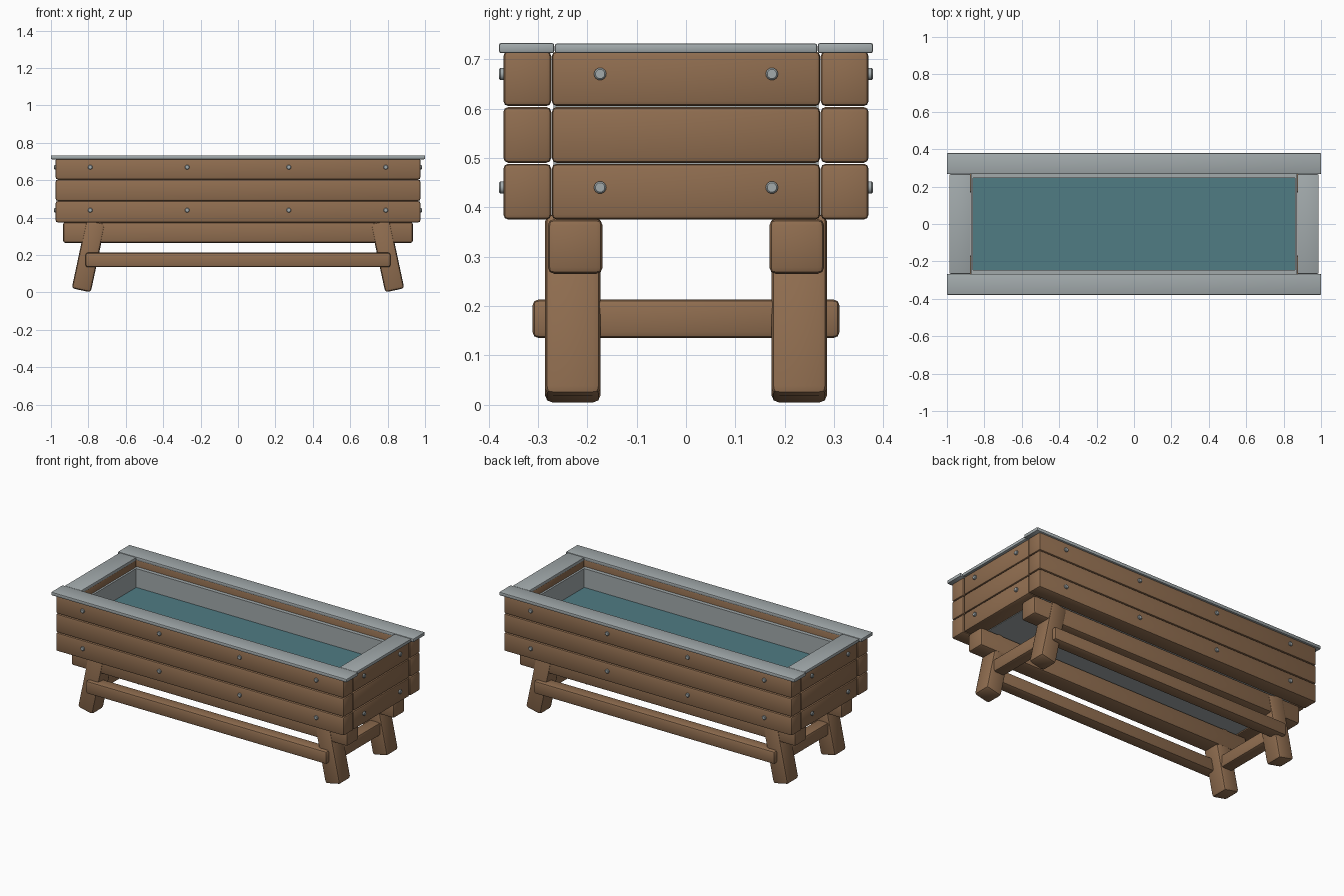
import bpy
import math
from mathutils import Matrix, Vector

if "Cube" in bpy.data.objects:
    bpy.data.objects.remove(bpy.data.objects["Cube"], do_unlink=True)


def material(name, colour):
    mat = bpy.data.materials.new(name)
    mat.use_nodes = True
    mat.diffuse_color = (*colour, 1)
    mat.node_tree.nodes["Principled BSDF"].inputs["Base Color"].default_value = (*colour, 1)
    return mat


wood = material("brown wood", (0.28, 0.155, 0.08))
metal = material("grey metal", (0.36, 0.40, 0.41))
water_blue = material("teal water", (0.08, 0.20, 0.23))


def finish(obj, name, mat, bevel, segments=2):
    obj.name = name
    obj.data.materials.append(mat)
    if bevel:
        mod = obj.modifiers.new("Bevel", "BEVEL")
        mod.width = bevel
        mod.segments = segments
        mod.limit_method = "ANGLE"
        bpy.ops.object.modifier_apply(modifier=mod.name)
    bpy.ops.object.shade_smooth_by_angle(angle=math.radians(40))
    return obj


def box(name, low, high, mat, bevel=0.0, segments=2):
    low, high = Vector(low), Vector(high)
    bpy.ops.mesh.primitive_cube_add(size=1, location=(low + high) / 2)
    obj = bpy.context.object
    obj.data.transform(Matrix.Diagonal((*(high - low), 1)))
    return finish(obj, name, mat, bevel, segments)


def span_box(name, sides, axis, near, far, half, z0, z1, mat, bevel):
    """Mirrored pair of bars running along x (axis 0) or y (axis 1)."""
    for side, label in sides:
        a, b = sorted((side * near, side * far))
        low, high = ((-half, a, z0), (half, b, z1)) if axis == 0 else ((a, -half, z0), (b, half, z1))
        box(f"{label}_{name}", low, high, mat, bevel)


FRONT_BACK = ((-1, "front"), (1, "back"))
ENDS = ((-1, "right"), (1, "left"))

# Three courses of planks on each side
for row, (z0, z1) in enumerate(((0.375, 0.488), (0.490, 0.603), (0.605, 0.716)), 1):
    span_box(f"plank_{row}", FRONT_BACK, 0, 0.273, 0.37, 0.975, z0, z1, wood, 0.01)
    span_box(f"plank_{row}", ENDS, 1, 0.875, 0.973, 0.272, z0, z1, wood, 0.01)

# Metal rim
span_box("rim", FRONT_BACK, 0, 0.267, 0.379, 1.0, 0.712, 0.733, metal, 0.005)
span_box("rim", ENDS, 1, 0.873, 0.987, 0.266, 0.712, 0.732, metal, 0.005)

# Bolt heads
for z in (0.44, 0.67):
    for side, label in FRONT_BACK:
        for x in (-0.79, -0.272, 0.272, 0.79):
            bpy.ops.mesh.primitive_cylinder_add(vertices=16, radius=0.0125, depth=0.03,
                                                location=(x, side * 0.364, z),
                                                rotation=(math.pi / 2, 0, 0))
            finish(bpy.context.object, f"{label}_bolt", metal, 0.003, 1)
    for side, label in ENDS:
        for y in (-0.174, 0.174):
            bpy.ops.mesh.primitive_cylinder_add(vertices=16, radius=0.0125, depth=0.03,
                                                location=(side * 0.968, y, z),
                                                rotation=(0, math.pi / 2, 0))
            finish(bpy.context.object, f"{label}_bolt", metal, 0.003, 1)

# Metal liner and water
span_box("liner_wall", FRONT_BACK, 0, 0.245, 0.268, 0.872, 0.385, 0.675, metal, 0)
span_box("liner_wall", ENDS, 1, 0.86, 0.872, 0.245, 0.385, 0.675, metal, 0)
box("liner_floor", (-0.872, -0.268, 0.38), (0.872, 0.268, 0.40), metal)
box("water", (-0.861, -0.246, 0.40), (0.861, 0.246, 0.56), water_blue)

# Support beams under the trough
span_box("beam", FRONT_BACK, 0, 0.169, 0.28, 0.935, 0.265, 0.376, wood, 0.013)

# Splayed legs
TILT = math.radians(12)
for side, end in ENDS:
    for depth, face in FRONT_BACK:
        leg = box(f"{face}_{end}_leg", (-0.052, -0.0565, 0), (0.052, 0.0565, 0.375), wood, 0.016)
        leg.data.transform(Matrix.Translation(leg.location))
        leg.location = (side * 0.838, depth * 0.2295, 0.0115)
        leg.rotation_euler = (0, -side * TILT, 0)

# Long stretchers on the outside of the legs, cross stretchers between them
span_box("stretcher", FRONT_BACK, 0, 0.235, 0.311, 0.815, 0.135, 0.213, wood, 0.012)
span_box("cross_stretcher", ENDS, 1, 0.765, 0.84, 0.22, 0.135, 0.213, wood, 0.012)
